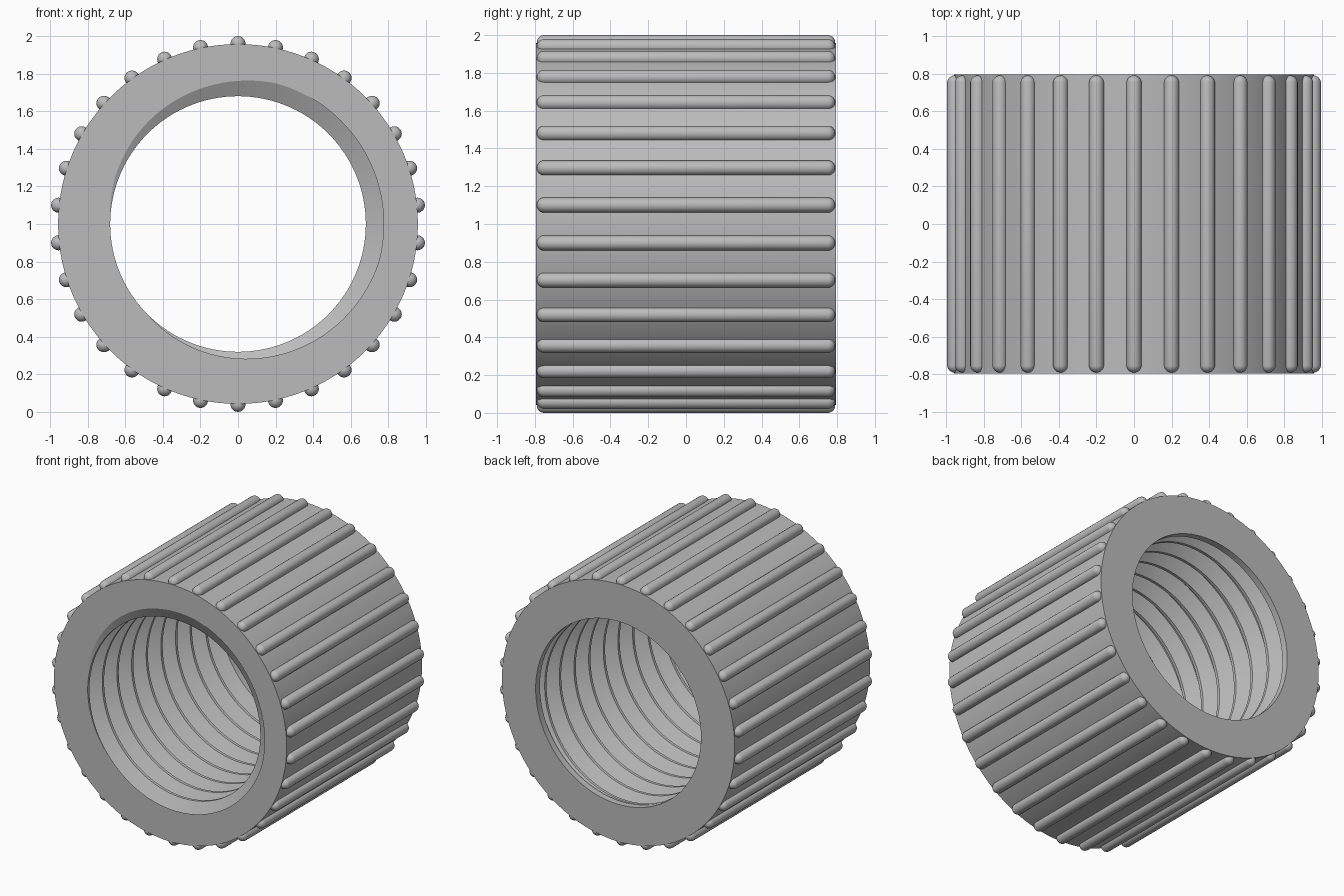
import bpy, bmesh, math
from math import radians, cos, sin, pi

cube = bpy.data.objects.get("Cube")
if cube:
    bpy.data.objects.remove(cube)

HALF = 0.795          # half the length of the sleeve
OUTER = 0.957         # outer radius
MINOR, MAJOR = 0.68, 0.775
PITCH = 0.172
COLUMNS = 120
RIBS = 30
AXIS_Z = 1.0

grey = bpy.data.materials.new("plain grey")
grey.use_nodes = True
colour = (0.5, 0.5, 0.5, 1)
grey.diffuse_color = colour
grey.node_tree.nodes["Principled BSDF"].inputs["Base Color"].default_value = colour

# Thread profile over one turn: angle in degrees, radius
KNOTS = [(225, MINOR), (345, MAJOR), (435, MAJOR), (540, MINOR), (585, MINOR)]


def thread_radius(phase):
    phase = (phase - KNOTS[0][0]) % 360 + KNOTS[0][0]
    for (a, ra), (b, rb) in zip(KNOTS, KNOTS[1:]):
        if phase <= b:
            return ra + (rb - ra) * (phase - a) / (b - a)
    return MINOR


def make_object(name, bm, smooth_angle):
    mesh = bpy.data.meshes.new(name)
    bm.to_mesh(mesh)
    bm.free()
    mesh.materials.append(grey)
    obj = bpy.data.objects.new(name, mesh)
    bpy.context.collection.objects.link(obj)
    bpy.ops.object.select_all(action='DESELECT')
    obj.select_set(True)
    bpy.context.view_layer.objects.active = obj
    bpy.ops.object.shade_smooth_by_angle(angle=radians(smooth_angle))
    return obj


def column(theta):
    """Section of the sleeve at one angle: outer wall, then the threaded bore."""
    front, back = -HALF, HALF - 0.05
    points = [(OUTER, HALF), (OUTER, -HALF)]
    turns = int(2 * HALF / PITCH) + 3
    for turn in range(-2, turns + 1):
        for angle, _ in KNOTS[:-1]:
            y = front + (angle + 360 * turn - theta) / 360 * PITCH
            y = min(max(y, front), back)
            points.append((thread_radius(theta + (y - front) / PITCH * 360), y))
    # Plain lip where the thread stops
    points += [(MINOR, back), (MINOR, HALF), (OUTER, HALF)]
    return points


# Sleeve with a right-handed internal thread
bm = bmesh.new()
grid = []
for i in range(COLUMNS + 1):
    theta = 360 * i / COLUMNS
    c, s = cos(radians(theta)), sin(radians(theta))
    grid.append([bm.verts.new((r * c, y, r * s + AXIS_Z)) for r, y in column(theta)])
for a, b in zip(grid, grid[1:]):
    for j in range(len(a) - 1):
        bm.faces.new((a[j], a[j + 1], b[j + 1], b[j]))
bmesh.ops.remove_doubles(bm, verts=bm.verts, dist=0.0002)
bmesh.ops.recalc_face_normals(bm, faces=bm.faces)
sleeve = make_object("threaded_sleeve", bm, 25)

# Grip rib: a round-ended rod, made by pulling a sphere apart
RADIUS, RIB_HALF = 0.04, 0.79
bm = bmesh.new()
bmesh.ops.create_uvsphere(bm, u_segments=20, v_segments=15, radius=RADIUS)
for v in bm.verts:
    v.co.z += math.copysign(RIB_HALF - RADIUS, v.co.z)
rib = make_object("grip_rib", bm, 40)

# Ribs repeated evenly round the sleeve
for i in range(RIBS):
    obj = rib if i == 0 else rib.copy()
    if i:
        bpy.context.collection.objects.link(obj)
    a = 2 * pi * i / RIBS
    reach = 1 - RADIUS
    obj.location = (reach * sin(a), 0, AXIS_Z + reach * cos(a))
    obj.rotation_euler = (pi / 2, 0, 0)
